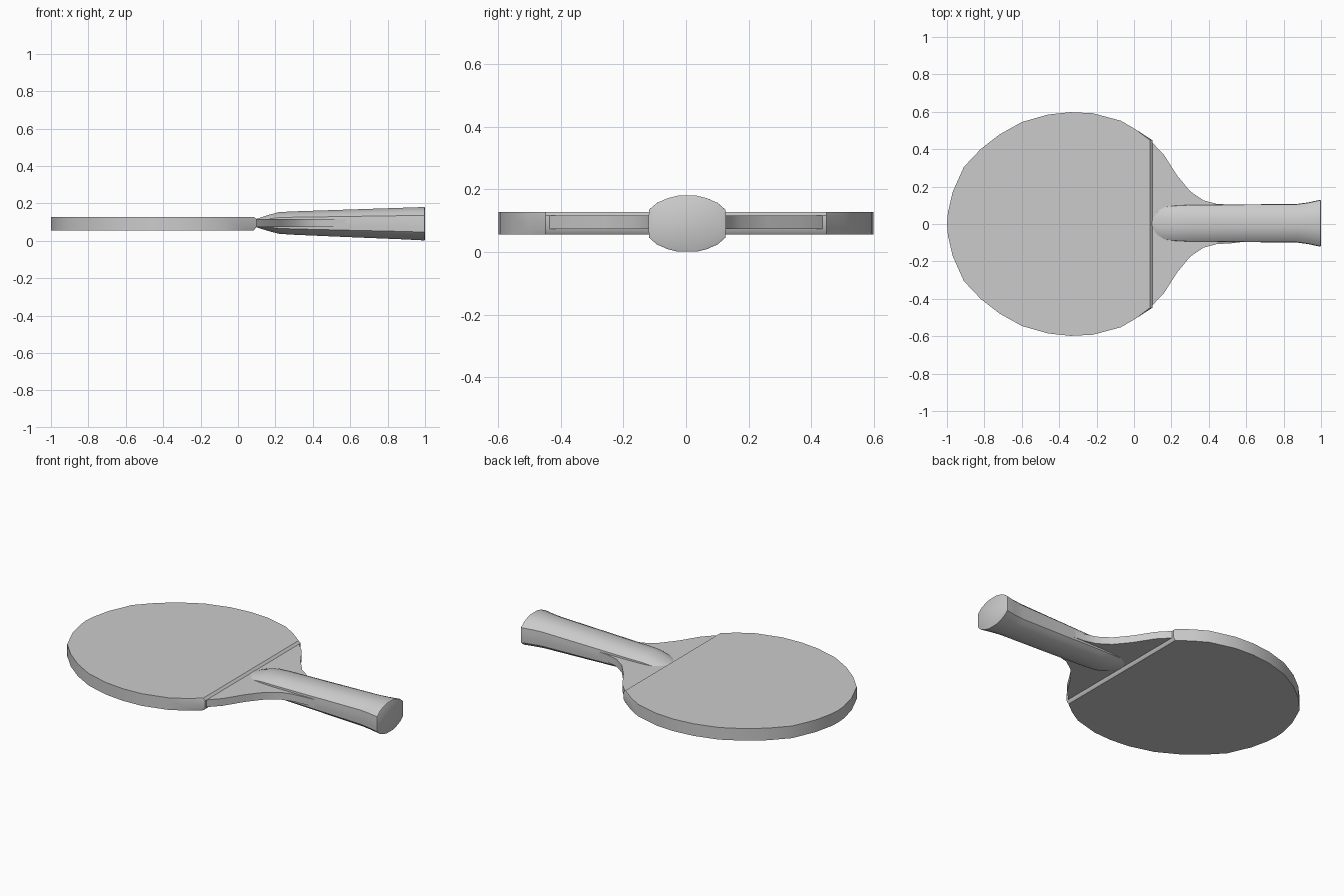
import bpy, bmesh

if "Cube" in bpy.data.objects:
    bpy.data.objects.remove(bpy.data.objects["Cube"])


def finish(name, bm, angle=40):
    bmesh.ops.recalc_face_normals(bm, faces=bm.faces)
    me = bpy.data.meshes.new(name)
    bm.to_mesh(me)
    bm.free()
    ob = bpy.data.objects.new(name, me)
    bpy.context.collection.objects.link(ob)
    bpy.ops.object.select_all(action='DESELECT')
    ob.select_set(True)
    bpy.context.view_layer.objects.active = ob
    bpy.ops.object.shade_smooth_by_angle(angle=angle * 3.14159 / 180)
    return ob


def loft(name, rings):
    # joins closed rings of equal length and caps both ends
    bm = bmesh.new()
    vs = [[bm.verts.new(p) for p in r] for r in rings]
    n = len(vs[0])
    for a, b in zip(vs, vs[1:]):
        for i in range(n):
            j = (i + 1) % n
            bm.faces.new((a[i], a[j], b[j], b[i]))
    bm.faces.new(vs[0])
    bm.faces.new(vs[-1])
    return finish(name, bm)


def mirrored(half):
    return half + [(x, -y) for x, y in reversed(half) if y > 0]


# Round hitting face, cut straight where the shoulder begins
face = mirrored([(-1, 0), (-0.995, 0.06), (-0.97, 0.17), (-0.91, 0.305), (-0.82, 0.40),
                 (-0.72, 0.478), (-0.6, 0.545), (-0.46, 0.585), (-0.34, 0.598),
                 (-0.22, 0.592), (-0.07, 0.552), (0.01, 0.505), (0.085, 0.448)])


def face_ring(z, end):
    return [(x + (end if x > 0.05 else 0), y, z) for x, y in face]


loft("hitting_face", [face_ring(0.056, 0), face_ring(0.073, 0.013),
                      face_ring(0.116, 0.013), face_ring(0.128, 0)])

# Thin wooden shoulder sweeping into the handle
shoulder = mirrored([(0.04, 0.44), (0.09, 0.443), (0.16, 0.37), (0.23, 0.26), (0.30, 0.175),
                     (0.37, 0.127), (0.44, 0.108), (0.52, 0.103), (0.63, 0.09)])
loft("shoulder", [[(x, y, z) for x, y in shoulder] for z in (0.073, 0.116)])

# Flared handle with rounded section and a tapered U-shaped tip
quarter = [(1, 0.15), (0.98, 0.5), (0.78, 0.74), (0.5, 0.91), (0.24, 1)]
top = quarter + [(-y, z) for y, z in reversed(quarter)]
section = top + [(y, -z) for y, z in reversed(top)]

# x, half width, bottom z, top z
stations = [(0.09, 0.03, 0.075, 0.115), (0.105, 0.058, 0.070, 0.119),
            (0.13, 0.077, 0.062, 0.127), (0.17, 0.089, 0.050, 0.140),
            (0.22, 0.095, 0.037, 0.153), (0.30, 0.099, 0.032, 0.157),
            (0.60, 0.101, 0.019, 0.167), (0.87, 0.103, 0.008, 0.176),
            (0.93, 0.111, 0.005, 0.178), (0.99, 0.124, 0.002, 0.180),
            (0.997, 0.124, 0.001, 0.180), (1.0, 0.119, 0.006, 0.175)]
loft("handle", [[(x, 0.004 + w * y, (lo + hi) / 2 + (hi - lo) / 2 * z) for y, z in section]
                for x, w, lo, hi in stations])
